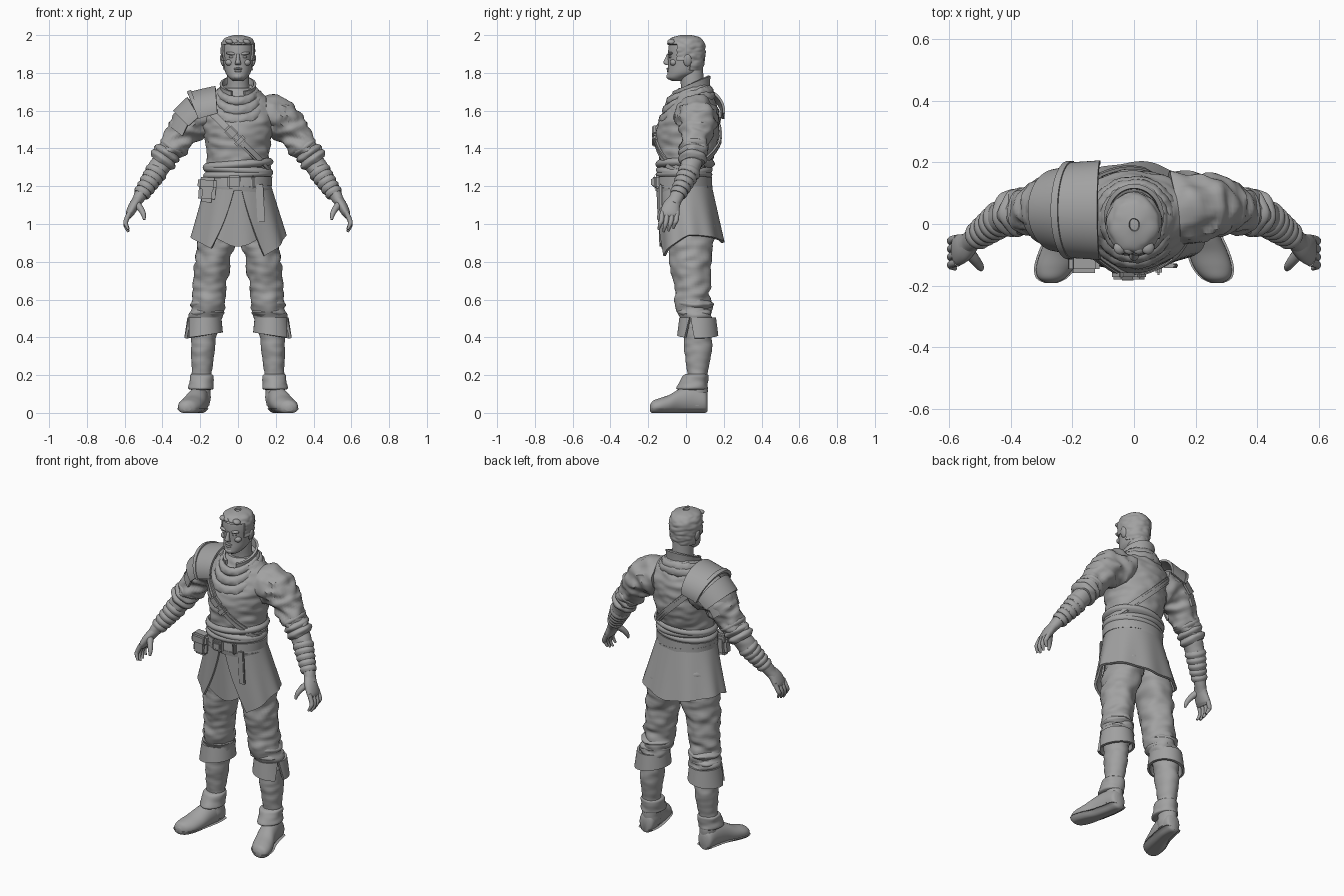
import bpy, bmesh
from math import sin, cos, pi, tau, radians
from mathutils import Vector, Matrix, noise

if "Cube" in bpy.data.objects:
    bpy.data.objects.remove(bpy.data.objects["Cube"])

grey = bpy.data.materials.new("clay_grey")
grey.use_nodes = True
grey.diffuse_color = (0.36, 0.36, 0.36, 1)
grey.node_tree.nodes["Principled BSDF"].inputs["Base Color"].default_value = (0.36, 0.36, 0.36, 1)
parts = []
X, Y, Z = Vector((1, 0, 0)), Vector((0, 1, 0)), Vector((0, 0, 1))


def finish(name, bm, thick=0):
    bmesh.ops.remove_doubles(bm, verts=bm.verts, dist=1e-5)
    bmesh.ops.recalc_face_normals(bm, faces=bm.faces)
    mesh = bpy.data.meshes.new(name)
    bm.to_mesh(mesh)
    bm.free()
    mesh.materials.append(grey)
    ob = bpy.data.objects.new(name, mesh)
    bpy.context.collection.objects.link(ob)
    if thick:
        mod = ob.modifiers.new("thickness", "SOLIDIFY")
        mod.thickness, mod.offset = thick, 0
    parts.append(ob)
    return ob


def surf(name, f, nu, nv, wrap=False, cap=False, thick=0, keep=None):
    """Grid surface from a function of u and v."""
    bm = bmesh.new()
    rows = [[bm.verts.new(f(i / (nu if wrap else nu - 1), j / (nv - 1)))
             for i in range(nu)] for j in range(nv)]
    for low, high in zip(rows, rows[1:]):
        for i in range(nu if wrap else nu - 1):
            k = (i + 1) % nu
            bm.faces.new((low[i], low[k], high[k], high[i]))
    if cap:
        bm.faces.new(rows[0])
        bm.faces.new(rows[-1])
    if keep:
        gone = [g for g in bm.faces if not keep(g.calc_center_median())]
        bmesh.ops.delete(bm, geom=gone, context="FACES")
    return finish(name, bm, thick)


def spline(keys, t):
    n = len(keys) - 1
    s = min(max(t, 0), 1) * n
    i = min(int(s), n - 1)
    f = s - i
    a, b, c, d = (keys[min(max(i + k, 0), n)] for k in (-1, 0, 1, 2))
    return [q + f * ((r - p) + f * (2 * p - 5 * q + 4 * r - e + f * (3 * (q - r) + e - p))) / 2
            for p, q, r, e in zip(a, b, c, d)]


def loft(name, keys, axis=Z, ref=X, n=36, m=40, fold=0, freq=16, floor=None, side=1, **kw):
    """Oval rings (x, y, z, radius, radius); axis None follows the path."""
    def f(u, v):
        c = spline(keys, v)
        p = Vector(c[:3])
        t = axis or (Vector(spline(keys, v + .01)[:3]) - Vector(spline(keys, v - .01)[:3])).normalized()
        a = (ref - ref.dot(t) * t).normalized()
        b = t.cross(a)
        d = a * max(c[3], .002) * cos(u * tau) + b * max(c[4], .002) * sin(u * tau)
        q = p + d
        if fold:
            w = Vector((q.x * freq, q.y * freq, q.z * freq * 2))
            q += d.normalized() * fold * noise.noise(w)
        if floor:
            q.z = min(max(q.z, floor[0]), floor[1])
        q.x *= side
        return q
    return surf(name, f, n, m, wrap=True, cap="keep" not in kw, **kw)


def box(name, loc, size, turn=0, bevel=.008):
    bm = bmesh.new()
    m = Matrix.Translation(loc) @ Matrix.Rotation(turn, 4, "Y") @ Matrix.Diagonal((*size, 1))
    bmesh.ops.create_cube(bm, size=1, matrix=m)
    bmesh.ops.bevel(bm, geom=bm.edges[:], offset=bevel, segments=2, affect="EDGES")
    return finish(name, bm)


def ball(name, loc, size, turn=0):
    bm = bmesh.new()
    m = Matrix.Translation(loc) @ Matrix.Rotation(turn, 4, "Y") @ Matrix.Diagonal((*size, 1))
    bmesh.ops.create_uvsphere(bm, u_segments=20, v_segments=12, radius=1, matrix=m)
    return finish(name, bm)


# Torso
torso = [(0, -.005, 1.12, .155, .125), (0, -.012, 1.2, .158, .13), (0, -.01, 1.28, .162, .125),
         (0, 0, 1.35, .165, .142), (0, .01, 1.43, .172, .16), (0, .012, 1.51, .187, .163),
         (0, .025, 1.58, .2, .148), (0, .035, 1.64, .18, .122), (0, .035, 1.69, .13, .092),
         (0, .035, 1.72, .09, .07)]
loft("tunic_torso", torso, n=64, m=70, fold=.01)


def torso_point(a, z, off):
    for p, q in zip(torso, torso[1:]):
        if z <= q[2]:
            break
    k = (z - p[2]) / (q[2] - p[2])
    _, y, _, rx, ry = [i + (j - i) * k for i, j in zip(p, q)]
    return Vector(((rx + off) * sin(a), y - (ry + off) * cos(a), z))


def band(name, z0, slope, height, off=.008, bulge=0, thick=.01):
    def f(u, v):
        x = 0
        for _ in range(6):
            p = torso_point(u * tau, z0 + slope * x + (v - .5) * height, off + bulge * sin(pi * v))
            x = p.x
        return p
    surf(name, f, 72, 7, wrap=True, thick=thick)


band("chest_strap", 1.45, -1, .05)
band("chest_strap_ridge", 1.45, -1, .022, off=.013)
for i, (z, tilt) in enumerate([(1.315, .08), (1.285, -.06), (1.262, .04)]):
    band(f"waist_sash_{i}", z, tilt, .035, off=.004, bulge=.015)
band("belt", 1.222, .03, .05, off=.014, thick=.014)
band("belt_lower", 1.19, -.09, .026, off=.017)
box("strap_buckle", (-.035, -.165, 1.485), (.07, .03, .05), radians(45))
box("strap_buckle_tip", (.01, -.167, 1.44), (.04, .025, .06), radians(45))
box("belt_buckle", (-.02, -.166, 1.222), (.07, .02, .07))
box("belt_buckle_pin", (-.02, -.178, 1.222), (.045, .012, .04), bevel=.004)
box("belt_loop", (.08, -.15, 1.222), (.022, .03, .07))
box("pouch_body", (-.163, -.115, 1.175), (.09, .07, .12), radians(4), .018)
box("pouch_flap", (-.163, -.122, 1.215), (.1, .075, .065), radians(4), .014)
box("hanging_strap", (.118, -.135, 1.11), (.04, .014, .2), radians(-3), .004)


# Tunic skirt: two front panels joined round the back, with an inner flap
def skirt_point(a, z, push=0):
    k = (1.22 - z) / .3
    pleat = 1 + .025 * k * sin(9 * a) + push
    return Vector(((.163 + .088 * k) * pleat * sin(a),
                   -.012 + .035 * k - (.138 + .03 * k) * pleat * cos(a), z))


def skirt(u, v):
    a = (u * 2 - 1) * pi        # zero at the back
    gap = radians(4 + 27 * v)
    a = a * (pi - gap) / pi + pi
    front = abs(a - pi) / pi
    point = .83 if a < pi else .87
    hem = .9 + .04 * sin(pi * front) if front < .5 else .94 + (point - .94) * ((front - .5) / .33) ** 1.3
    return skirt_point(a, 1.22 + (hem - 1.22) * v)


surf("tunic_skirt", skirt, 110, 24, thick=.014)
surf("inner_flap", lambda u, v: skirt_point((u - .5) * 1.5, 1.21 - v * (.3 - .03 * cos(tau * u)), -.07),
     30, 16, thick=.012)

# Neck, collar and scarf
loft("neck", [(0, .03, 1.6, .075, .085), (0, .035, 1.7, .062, .062), (0, .03, 1.78, .058, .062),
              (0, .03, 1.84, .055, .06)])


def collar(u, v):
    a = radians(22 + 316 * u)
    back = (1 - cos(a)) / 2
    r = .09 - .012 * v + .012 * v * v
    return Vector((r * sin(a), .025 - (r + .008) * cos(a), 1.64 + .03 * back + v * (.06 + .055 * back)))


surf("collar", collar, 50, 10, thick=.014)


def scarf(name, y, rx, ry, back, front, r):
    def f(u, v):
        a, b = u * tau, v * tau
        k = (1 + cos(a)) / 2
        rr = r * (1 + .25 * noise.noise(Vector((5 * sin(a), 5 * cos(a), 3 * sin(b)))))
        d = Vector((sin(a), -cos(a), 0))
        c = Vector((rx * sin(a), y - ry * cos(a), back + (front - back) * k ** 1.5))
        return c + d * rr * cos(b) + Z * rr * 1.3 * sin(b)
    surf(name, f, 72, 17, wrap=True)


scarf("scarf_outer", .005, .128, .125, 1.675, 1.55, .025)
scarf("scarf_middle", .01, .11, .112, 1.7, 1.6, .024)
scarf("scarf_inner", .015, .092, .1, 1.715, 1.65, .02)

# Head
skull = [(0, -.04, 1.757, .025, .035), (0, -.045, 1.772, .045, .053), (0, -.015, 1.8, .066, .083),
         (0, -.004, 1.84, .075, .09), (0, -.002, 1.88, .079, .093), (0, 0, 1.92, .082, .094),
         (0, 0, 1.955, .077, .088), (0, 0, 1.98, .056, .066), (0, 0, 1.993, .012, .015)]
loft("head", skull, n=48, m=48)
hair = [(x, y, z + .004, a + .005, b + .005) for x, y, z, a, b in skull]
loft("hair", hair, n=64, m=64, fold=.006, freq=30, thick=.009,
     keep=lambda c: c.z > (1.95 if c.y < -.045 else 1.865 if c.y < .02 else 1.815))
for i in range(4):
    ball(f"hair_fringe_{i}", (-.045 + .03 * i, -.077, 1.965), (.022, .022, .014), radians(15))
loft("nose", [(0, -.092, 1.9, .008, .008), (0, -.1, 1.875, .01, .012), (0, -.104, 1.853, .015, .016),
              (0, -.094, 1.841, .014, .01)], n=16, m=14)
ball("chin", (0, -.082, 1.781), (.028, .022, .018))
ball("upper_lip", (0, -.094, 1.822), (.024, .009, .006))
ball("lower_lip", (0, -.092, 1.81), (.02, .01, .007))
for s, side in ((1, "left"), (-1, "right")):
    ball(f"{side}_brow", (s * .034, -.082, 1.902), (.03, .015, .009), s * radians(-8))
    ball(f"{side}_eye", (s * .033, -.082, 1.884), (.014, .009, .007))
    ball(f"{side}_cheek", (s * .045, -.066, 1.855), (.022, .02, .018))
    ball(f"{side}_ear", (s * .083, .008, 1.866), (.011, .022, .032), s * radians(10))

    # Arms
    opts = dict(axis=None, ref=Y, side=s)
    loft(f"{side}_sleeve", [(.13, .045, 1.575, .115, .1), (.2, .055, 1.565, .113, .108),
                            (.26, .058, 1.525, .096, .097), (.32, .05, 1.45, .079, .08),
                            (.39, .035, 1.35, .066, .064)], fold=.02, **opts)
    for i, (x, y, z) in enumerate([(.35, .043, 1.405), (.373, .038, 1.374), (.395, .034, 1.343)]):
        loft(f"{side}_sleeve_roll_{i}", [(x - .015, y, z + .021, .06, .058), (x, y, z, .078, .076),
                                         (x + .015, y, z - .021, .06, .058)], m=10, fold=.008, **opts)
    loft(f"{side}_forearm", [(.38, .037, 1.36, .055, .055), (.43, .018, 1.28, .054, .054),
                             (.48, -.018, 1.205, .045, .044), (.52, -.048, 1.145, .036, .032),
                             (.545, -.072, 1.105, .04, .028)], fold=.004, **opts)
    for i in range(5):
        k = i / 4
        x, y, z, r = .435 + .07 * k, .015 - .052 * k, 1.272 - .105 * k, .058 - .014 * k
        loft(f"{side}_wrist_wrap_{i}", [(x - .009, y + .006, z + .014, r - .004, r - .004),
                                        (x, y, z, r + .003, r + .003),
                                        (x + .009, y - .006, z - .014, r - .004, r - .004)], m=8, **opts)
    loft(f"{side}_palm", [(.525, -.055, 1.135, .033, .026), (.552, -.077, 1.095, .046, .027),
                          (.573, -.086, 1.055, .05, .022), (.58, -.088, 1.035, .04, .012)], m=20, **opts)
    for i in range(4):
        y, drop = -.125 + .026 * i, .012 * abs(i - 1.3)
        loft(f"{side}_finger_{i}", [(.572, y, 1.065, .013, .013), (.592, y - .005, 1.02, .013, .013),
                                    (.594, y - .012, .985 + drop, .011, .011),
                                    (.58, y - .02, .955 + drop, .006, .006)], n=12, m=14, **opts)
    loft(f"{side}_thumb", [(.54, -.085, 1.11, .02, .02), (.515, -.118, 1.08, .017, .017),
                           (.5, -.138, 1.05, .013, .013), (.496, -.148, 1.022, .006, .006)], n=12, m=14, **opts)

    # Legs
    loft(f"{side}_breeches", [(.095, .025, 1.08, .09, .11), (.105, .03, .95, .105, .125),
                              (.125, .025, .85, .096, .114), (.14, .027, .75, .09, .104),
                              (.15, .036, .65, .087, .094), (.157, .037, .57, .088, .092),
                              (.167, .055, .5, .084, .086), (.175, .06, .45, .072, .075)],
         fold=.016, freq=13, m=60, side=s)
    for i in range(2):
        z = .53 + .045 * i
        loft(f"{side}_knee_fold_{i}", [(.16, .045, z + .022, .078, .076), (.162, .046, z, .093, .095),
                                       (.164, .05, z - .022, .078, .076)], m=10, fold=.015, side=s)

    def cuff(u, v):
        gap = radians(2 + 13 * v)
        a = radians(-25) + gap + u * (tau - 2 * gap)
        flare = 1 + .1 * v * max(0, cos(a))
        return Vector((s * (.178 + (.083 + .008 * v) * flare * cos(a)),
                       .062 + (.09 + .012 * v) * sin(a), .505 - .095 * v - .015 * v * cos(a)))
    surf(f"{side}_breeches_cuff", cuff, 50, 8, thick=.014)
    loft(f"{side}_boot_shaft", [(.178, .06, .49, .074, .08), (.182, .062, .4, .066, .074),
                                (.186, .064, .33, .063, .073), (.19, .062, .25, .055, .06),
                                (.193, .06, .19, .051, .053), (.196, .055, .1, .05, .06),
                                (.2, .05, .04, .05, .06)], fold=.005, side=s)
    loft(f"{side}_ankle_cuff", [(.193, .056, .205, .052, .058), (.193, .05, .195, .062, .07),
                                (.194, .04, .16, .064, .076), (.195, .032, .13, .067, .084),
                                (.196, .032, .122, .052, .07)], m=20, fold=.006, side=s)
    foot = [(.2, .115, .05, .022, .04), (.2, .1, .06, .045, .06), (.205, .04, .07, .053, .075),
            (.22, -.03, .062, .057, .066), (.24, -.09, .045, .063, .05), (.256, -.14, .036, .061, .042),
            (.267, -.175, .03, .044, .034), (.27, -.191, .025, .015, .016)]
    loft(f"{side}_foot", foot, axis=-Y, floor=(.008, 1), side=s)
    sole = [(x, y, z, r + .007, h) for x, y, z, r, h in foot]
    loft(f"{side}_sole", sole, axis=-Y, floor=(0, .024), side=s)


# Shoulder armour on the right: overlapping curved plates
def plate(name, start, end, spread):
    def f(u, v):
        x, z, lean, up, wide = [p + (q - p) * v for p, q in zip(start, end)]
        a = radians(spread) * (2 * u - 1)
        n = Vector((-sin(radians(lean)), 0, cos(radians(lean))))
        return Vector((x, .045, z)) + n * up * cos(a) + Y * wide * sin(a)
    surf(name, f, 36, 8, thick=.013)


plate("shoulder_plate", (-.11, 1.6, 4, .125, .155), (-.215, 1.57, 22, .13, .148), 96)
plate("shoulder_plate_rim", (-.2, 1.575, 20, .137, .153), (-.215, 1.57, 23, .137, .153), 96)
plate("upper_arm_plate", (-.2, 1.555, 30, .13, .138), (-.252, 1.51, 46, .122, .127), 84)
plate("lower_arm_plate", (-.245, 1.525, 45, .108, .118), (-.28, 1.455, 52, .1, .107), 80)

# Smooth shading with sharp rims
bpy.ops.object.select_all(action="DESELECT")
for ob in parts:
    ob.select_set(True)
bpy.context.view_layer.objects.active = parts[0]
bpy.ops.object.convert(target="MESH")
bpy.ops.object.shade_smooth_by_angle(angle=radians(42))
